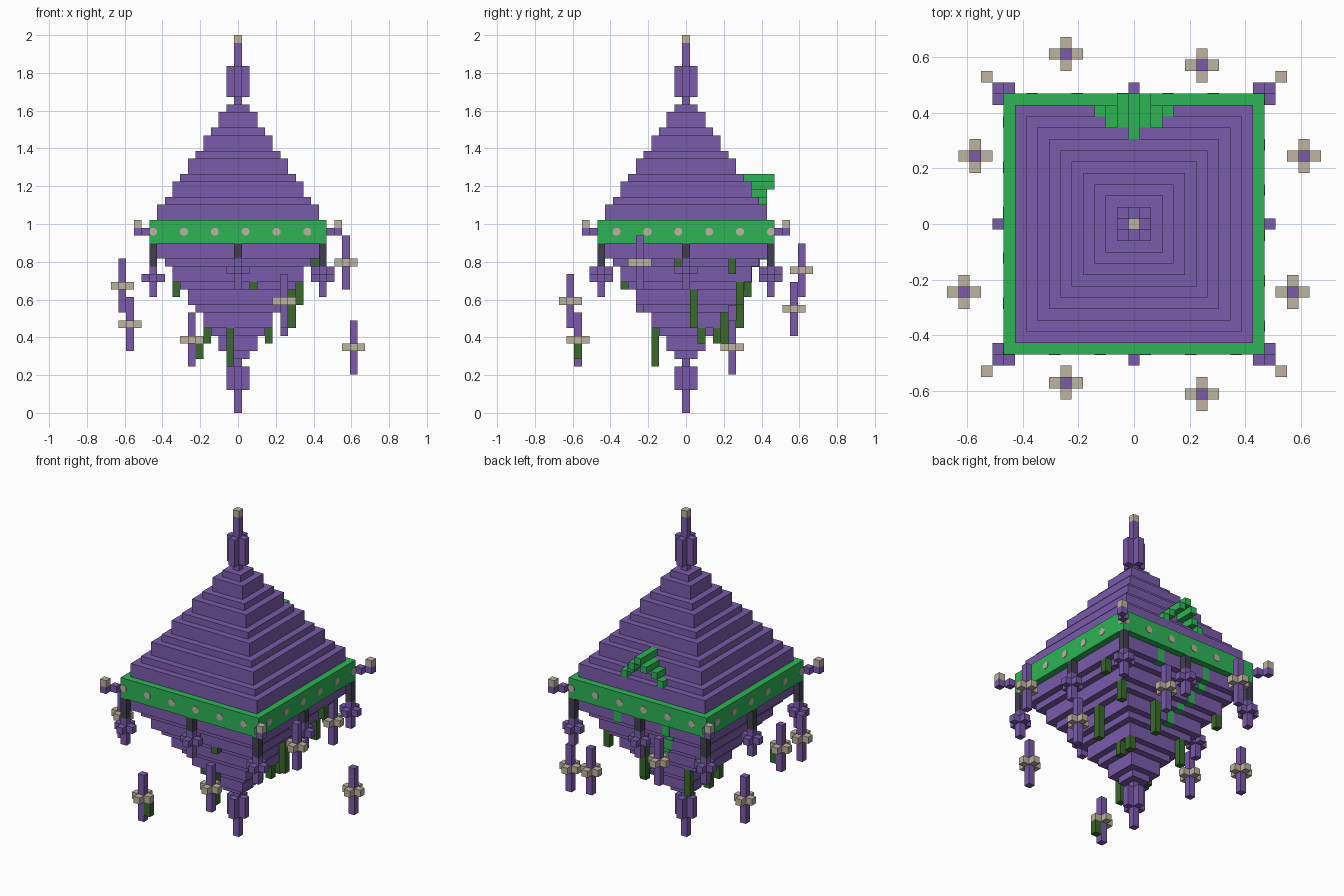
import bpy
import bmesh
from math import pi
from mathutils import Matrix, Vector

cube = bpy.data.objects.get("Cube")
if cube:
    bpy.data.objects.remove(cube, do_unlink=True)

U = 2 / 49  # one block


def linear(c):
    c /= 255
    return c / 12.92 if c <= 0.04 else ((c + 0.055) / 1.055) ** 2.4


def material(name, r, g, b):
    m = bpy.data.materials.new(name)
    m.use_nodes = True
    col = (linear(r), linear(g), linear(b), 1)
    m.diffuse_color = col
    m.node_tree.nodes["Principled BSDF"].inputs["Base Color"].default_value = col
    return m


PURPLE = material("purple", 122, 91, 170)
GREEN = material("bright_green", 46, 180, 86)
VINE = material("dark_green", 58, 106, 44)
BEIGE = material("beige", 190, 180, 160)
DARK = material("dark_grey", 66, 62, 80)


def finish(name, bm, mat):
    mesh = bpy.data.meshes.new(name)
    bm.to_mesh(mesh)
    bm.free()
    mesh.materials.append(mat)
    obj = bpy.data.objects.new(name, mesh)
    bpy.context.collection.objects.link(obj)
    return obj


def blocks(name, mat, boxes, grow=0.0):
    """Each box: centre x, centre y, half x, half y, bottom, top, in blocks."""
    bm = bmesh.new()
    for x, y, hx, hy, z0, z1 in boxes:
        size = Vector((2 * hx, 2 * hy, z1 - z0)) * U + Vector((grow,) * 3)
        mid = Vector((x, y, (z0 + z1) / 2)) * U
        bmesh.ops.create_cube(bm, size=1, matrix=Matrix.Translation(mid) @ Matrix.Diagonal(size.to_4d()))
    return finish(name, bm, mat)


def column(x, y, z0, z1):
    return (x, y, 0.5, 0.5, z0, z1)


def arms(x, y, z0, z1):
    return [column(x + dx, y + dy, z0, z1) for dx, dy in ((1, 0), (-1, 0), (0, 1), (0, -1))]


def tier(half, z0, z1):
    return (0, 0, half, half, z0, z1)


# Stepped roof and its inverted underside: heights alternate two blocks, one block
roof, under = [], []
up, down = 25, 22
for i in range(10):
    h = 2 - i % 2
    roof.append(tier(10.5 - i, up, up + h))
    under.append(tier(10.5 - i, down - h, down))
    up, down = up + h, down - h
blocks("roof_tiers", PURPLE, roof)
blocks("underside_tiers", PURPLE, under)

# Top and bottom finials
blocks("top_finial", PURPLE, [column(0, 0, 40, 48)] + arms(0, 0, 41, 45))
blocks("finial_tip", BEIGE, [column(0, 0, 48, 49)])
blocks("bottom_finial", PURPLE, [column(0, 0, 0, 7)] + arms(0, 0, 3, 6))

# Green band with a stud every four blocks round the perimeter
blocks("band", GREEN, [tier(11.5, 22, 25)])
bm = bmesh.new()
for turn, start in ((0, -11), (1, -9), (2, -11), (3, -9)):
    for k in range(6):
        place = (Matrix.Rotation(turn * pi / 2, 4, "Z")
                 @ Matrix.Translation(Vector((start + 4 * k, -11.5, 23.5)) * U)
                 @ Matrix.Rotation(pi / 2, 4, "X") @ Matrix.Rotation(pi / 8, 4, "Z"))
        bmesh.ops.create_cone(bm, cap_ends=True, segments=8, radius1=U * 0.54,
                              radius2=U * 0.54, depth=0.006, matrix=place)
# Corner studs also show on the adjoining side
for s in (-1, 1):
    place = (Matrix.Translation(Vector((s * 11.5, s * 11, 23.5)) * U)
             @ Matrix.Rotation(pi / 2, 4, "Y") @ Matrix.Rotation(pi / 8, 4, "Z"))
    bmesh.ops.create_cone(bm, cap_ends=True, segments=8, radius1=U * 0.54,
                          radius2=U * 0.54, depth=0.006, matrix=place)
finish("band_studs", bm, BEIGE)

# Corner brackets with lamps
corners = [(sx, sy) for sx in (-1, 1) for sy in (-1, 1)]
blocks("corner_brackets", PURPLE,
       [column(n * sx, n * sy, 23, 24) for sx, sy in corners for n in (12, 13)])
blocks("corner_lamps", BEIGE, [column(13 * sx, 13 * sy, 24, 25) for sx, sy in corners])

# Hanging pendants under the band, at corners and mid sides
spots = [(11 * sx, 11 * sy, 19) for sx, sy in corners]
spots += [(0, -11, 20), (0, 11, 20), (11, 0, 20), (-11, 0, 19)]
blocks("pendant_chains", DARK, [column(x, y, z, 22) for x, y, z in spots])
blocks("pendants", PURPLE, [b for x, y, z in spots
                            for b in [column(x, y, z - 4, z)] + arms(x, y, z - 2, z - 1)])

# Floating posts with a beige collar
posts = ((-15, -6, 13), (-14, 6, 8), (-6, -14, 6), (6, -15, 11),
         (14, -6, 16), (15, 6, 5), (-6, 15, 15), (6, 14, 10))
blocks("floating_posts", PURPLE, [column(x, y, z, z + 7) for x, y, z in posts])
blocks("post_collars", BEIGE, [b for x, y, z in posts for b in arms(x, y, z + 3, z + 4)])

# Dark vines hanging from the underside steps
vines = ((-1, -4, 6, 11), (-4, -2, 9, 11), (2, -8, 16, 17), (7, 1, 11, 16),
         (10, -1, 19, 20), (10, 6, 18, 20), (8, 7, 14, 17), (2, 7, 11, 16),
         (-8, 8, 15, 17), (4, 2, 9, 11), (4, 4, 9, 11), (-4, 5, 9, 13),
         (-5, -14, 7, 9))
blocks("hanging_vines", VINE, [column(*v) for v in vines])

# Green stepped dormer on the back of the roof
dormer = [(0, 9.5, 0.5, 2, 30, 31)]
for s in (-1, 1):
    dormer += [(s, 10, 0.5, 1.5, 29, 30), (2 * s, 9.5, 0.5, 1, 28, 29),
               (3 * s, 10, 0.5, 0.5, 27, 28)]
blocks("back_dormer", GREEN, dormer)

# Green inlays on the back of the underside
inlays = ((4, 10, 20, 22), (-4, 10, 20, 22), (-4, 9, 19, 20), (-3, 8, 17, 19),
          (-2, 7, 16, 17), (-1, 6, 14, 16))
blocks("back_inlays", GREEN, [column(*v) for v in inlays], grow=0.006)
